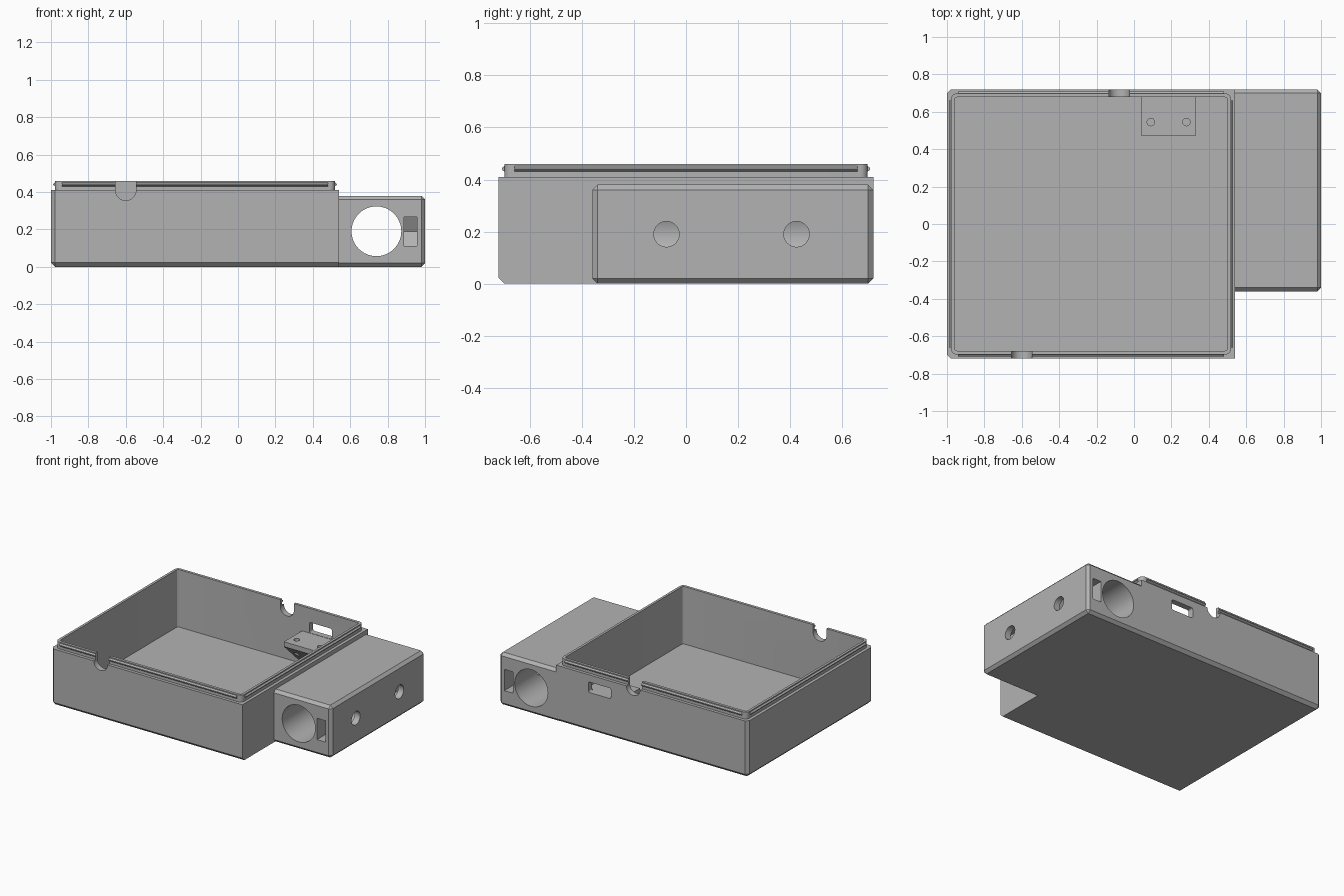
import bpy, bmesh, math
from mathutils import Matrix, Vector

if "Cube" in bpy.data.objects:
    bpy.data.objects.remove(bpy.data.objects["Cube"])

grey = bpy.data.materials.new("plain grey")
grey.diffuse_color = (0.45, 0.45, 0.45, 1)
grey.use_nodes = True
grey.node_tree.nodes["Principled BSDF"].inputs["Base Color"].default_value = grey.diffuse_color


def finish(bm, name):
    bmesh.ops.recalc_face_normals(bm, faces=bm.faces)
    me = bpy.data.meshes.new(name)
    bm.to_mesh(me)
    bm.free()
    ob = bpy.data.objects.new(name, me)
    me.materials.append(grey)
    bpy.context.collection.objects.link(ob)
    return ob


def box(name, x0, x1, y0, y1, z0, z1, bevel=0, rule=None, segments=1):
    """Box from bounds; edges whose two end points satisfy rule are bevelled."""
    bm = bmesh.new()
    bmesh.ops.create_cube(bm, size=1)
    for v in bm.verts:
        v.co = Vector((x1 if v.co.x > 0 else x0, y1 if v.co.y > 0 else y0,
                       z1 if v.co.z > 0 else z0))
    if bevel:
        edges = [e for e in bm.edges if rule(e.verts[0].co, e.verts[1].co)]
        bmesh.ops.bevel(bm, geom=edges, offset=bevel, segments=segments,
                        profile=0.5, affect='EDGES')
    return finish(bm, name)


def prism(name, points, axis, lo, hi):
    """Extrude a closed profile along x (points y,z) or along y (points x,z)."""
    def place(p, t):
        return (t, p[0], p[1]) if axis == 'x' else (p[0], t, p[1])
    bm = bmesh.new()
    a = [bm.verts.new(place(p, lo)) for p in points]
    b = [bm.verts.new(place(p, hi)) for p in points]
    bm.faces.new(a)
    bm.faces.new(b)
    n = len(points)
    for i in range(n):
        bm.faces.new((a[i], a[(i + 1) % n], b[(i + 1) % n], b[i]))
    return finish(bm, name)


def circle(u, v, r, n=48):
    return [(u + r * math.cos(2 * math.pi * i / n),
             v + r * math.sin(2 * math.pi * i / n)) for i in range(n)]


def combine(target, other, op):
    mod = target.modifiers.new(op.lower(), 'BOOLEAN')
    mod.operation, mod.object, mod.solver = op, other, 'EXACT'
    bpy.context.view_layer.objects.active = target
    bpy.ops.object.modifier_apply(modifier=mod.name)
    bpy.data.objects.remove(other)


def cut(target, other):
    combine(target, other, 'DIFFERENCE')


def vertical(a, b):
    return abs(a.z - b.z) > 0.01


# tray body, chamfered along the bottom and the left corners
def tray_rule(a, b):
    on_right = a.x > 0.5 and b.x > 0.5
    on_top = a.z > 0.4 and b.z > 0.4
    return not on_right and not on_top

case = box("case", -1, 0.54, -0.72, 0.72, 0, 0.41, 0.022, tray_rule)

# battery block beside the tray, chamfered everywhere except where it joins
block = box("battery_block", 0.52, 1, -0.36, 0.72, 0, 0.38, 0.02,
            lambda a, b: not (a.x < 0.6 and b.x < 0.6))
combine(case, block, 'UNION')

# raised rim with rounded corners
rim = box("rim", -0.978, 0.518, -0.698, 0.698, 0.3, 0.46, 0.028, vertical, 4)
combine(case, rim, 'UNION')

# tray cavity
cut(case, box("cavity", -0.96, 0.50, -0.678, 0.678, 0.043, 0.6,
              0.015, vertical, 3))

# sloped shelf on the rear wall with two screw holes
shelf = prism("shelf", [(0.47, 0.28), (0.69, 0.28), (0.69, 0.035), (0.47, 0.245)],
              'x', 0.04, 0.33)
for x in (0.09, 0.28):
    bm = bmesh.new()
    bmesh.ops.create_cone(bm, cap_ends=True, segments=24, radius1=0.02,
                          radius2=0.02, depth=0.4,
                          matrix=Matrix.Translation((x, 0.545, 0.2)))
    cut(shelf, finish(bm, "shelf_hole"))
combine(case, shelf, 'UNION')

# socket opening above the shelf
cut(case, box("socket_opening", 0.10, 0.28, 0.66, 0.8, 0.282, 0.358, 0.012,
              lambda a, b: abs(a.y - b.y) > 0.01, 3))

# cable notches in the front and rear walls
for x, y0, y1 in ((-0.60, -0.8, -0.66), (-0.08, 0.66, 0.8)):
    arc = [(x + 0.055 * math.cos(math.pi * (1 + i / 20)),
            0.41 + 0.055 * math.sin(math.pi * (1 + i / 20))) for i in range(21)]
    cut(case, prism("notch", arc + [(x + 0.055, 0.5), (x - 0.055, 0.5)],
                    'y', y0, y1))

# long bore through the battery block
cut(case, prism("bore", circle(0.74, 0.19, 0.133, 64), 'y', -0.5, 0.9))

# screw holes meeting the bore, each with a nut slot open to the nearest end
for y, end in ((-0.075, -0.5), (0.425, 0.9)):
    cut(case, prism("screw_hole", circle(y, 0.19, 0.049, 32), 'x', 0.74, 1.1))
    s = 1 if end < y else -1
    r = 0.0895
    h = r * math.sqrt(3) / 2
    slot = [(end, 0.19 - h), (y + s * r / 2, 0.19 - h), (y + s * r, 0.19),
            (y + s * r / 2, 0.19 + h), (end, 0.19 + h)]
    cut(case, prism("nut_slot", slot, 'x', 0.887, 0.956))

# snap beads along the rim, interrupted by the notches
def bead_profile(c, s):
    return [(c - s * 0.006, 0.430), (c, 0.430), (c + s * 0.010, 0.438),
            (c + s * 0.010, 0.444), (c, 0.452), (c - s * 0.006, 0.452)]

for s, notch in ((-1, -0.60), (1, -0.08)):
    for lo, hi in ((-0.94, notch - 0.055), (notch + 0.055, 0.48)):
        prism("rim_bead", bead_profile(s * 0.698, s), 'x', lo, hi)
for c, s in ((-0.978, -1), (0.518, 1)):
    prism("rim_bead", bead_profile(c, s), 'y', -0.66, 0.66)

# smooth the round holes, keep the edges sharp
bpy.ops.object.select_all(action='DESELECT')
case.select_set(True)
bpy.context.view_layer.objects.active = case
bpy.ops.object.shade_smooth_by_angle(angle=math.radians(25))
